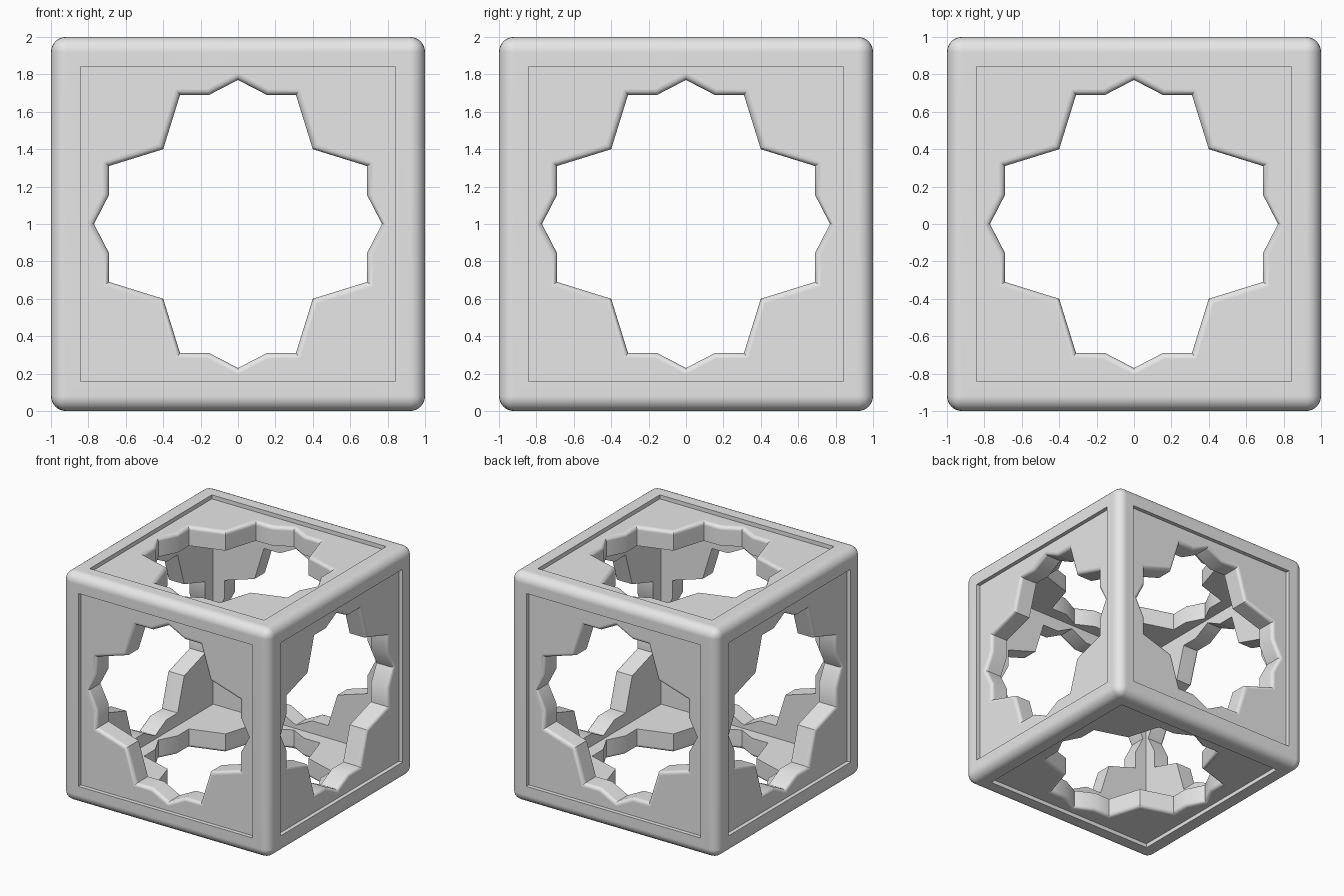
import bpy, bmesh, math
from mathutils import Vector, Matrix

if "Cube" in bpy.data.objects:
    bpy.data.objects.remove(bpy.data.objects["Cube"], do_unlink=True)

PANEL, CAVITY, RECESS, ROUND = 0.965, 0.80, 0.81, 0.03

grey = bpy.data.materials.new("plain grey")
grey.use_nodes = True
grey.diffuse_color = (0.8, 0.8, 0.8, 1)
grey.node_tree.nodes["Principled BSDF"].inputs["Base Color"].default_value = (0.8, 0.8, 0.8, 1)


def make(name, bm):
    mesh = bpy.data.meshes.new(name)
    bmesh.ops.recalc_face_normals(bm, faces=bm.faces)
    bm.to_mesh(mesh)
    bm.free()
    mesh.materials.append(grey)
    obj = bpy.data.objects.new(name, mesh)
    bpy.context.collection.objects.link(obj)
    return obj


def star_outline():
    # one quarter of the opening, turned four times
    quarter = [(0.77, 0), (0.69, 0.155), (0.69, 0.31), (0.40, 0.40), (0.31, 0.69), (0.155, 0.69)]
    return [Matrix.Rotation(k * math.pi / 2, 2) @ Vector(p) for k in range(4) for p in quarter]


def grow(points, d):
    # push every side of the outline outward by d
    out = []
    for i, p in enumerate(points):
        e1 = (p - points[i - 1]).normalized()
        e2 = (points[(i + 1) % len(points)] - p).normalized()
        n1, n2 = Vector((e1.y, -e1.x)), Vector((e2.y, -e2.x))
        out.append(p + (n1 + n2) * d / (1 + n1.dot(n2)))
    return out


def star_cutter(name, turn):
    # prism through the whole cube, flared where it meets each panel
    steps = [math.pi / 2 * k / 5 for k in range(6)]
    half = [(PANEL - ROUND + ROUND * math.sin(t), ROUND * (1 - math.cos(t))) for t in steps]
    half.append((1.2, ROUND))
    rings = [(-z, d) for z, d in reversed(half)] + half
    bm = bmesh.new()
    loops = [[bm.verts.new((p.x, p.y, z)) for p in grow(star_outline(), d)] for z, d in rings]
    for a, b in zip(loops, loops[1:]):
        for i in range(len(a)):
            bm.faces.new((a[i - 1], a[i], b[i], b[i - 1]))
    bm.faces.new(loops[0])
    bm.faces.new(loops[-1])
    bm.transform(turn)
    return make(name, bm)


# rounded outer block with a sunken square panel on every side
bm = bmesh.new()
bmesh.ops.create_cube(bm, size=2)
bmesh.ops.bevel(bm, geom=bm.edges[:], offset=0.08, segments=6, profile=0.5, affect='EDGES')
bm.normal_update()
for width, depth in ((0.92 - RECESS, 0), (0, PANEL - 1)):
    sides = [f for f in bm.faces if f.calc_area() > 1]
    bmesh.ops.inset_individual(bm, faces=sides, thickness=width, depth=depth)
    bm.normal_update()
frame = make("cube_frame", bm)

# hollow inside and the three star openings
bm = bmesh.new()
bmesh.ops.create_cube(bm, size=2 * CAVITY)
cutters = [make("cavity_cutter", bm)]
turns = {"z": Matrix.Identity(4), "x": Matrix.Rotation(math.pi / 2, 4, 'Y'),
         "y": Matrix.Rotation(math.pi / 2, 4, 'X')}
cutters += [star_cutter("star_cutter_" + k, m) for k, m in turns.items()]
bpy.context.view_layer.objects.active = frame
for c in cutters:
    mod = frame.modifiers.new(c.name, 'BOOLEAN')
    mod.operation, mod.solver, mod.object = 'DIFFERENCE', 'EXACT', c
    bpy.ops.object.modifier_apply(modifier=mod.name)
    bpy.data.objects.remove(c, do_unlink=True)

# stand on the ground, soft rounded edges, flat panels
frame.data.transform(Matrix.Translation((0, 0, 1)))
bpy.ops.object.select_all(action='DESELECT')
frame.select_set(True)
bpy.ops.object.shade_smooth_by_angle(angle=math.radians(30))
soft = frame.modifiers.new("flat_panels", 'WEIGHTED_NORMAL')
soft.keep_sharp = True
